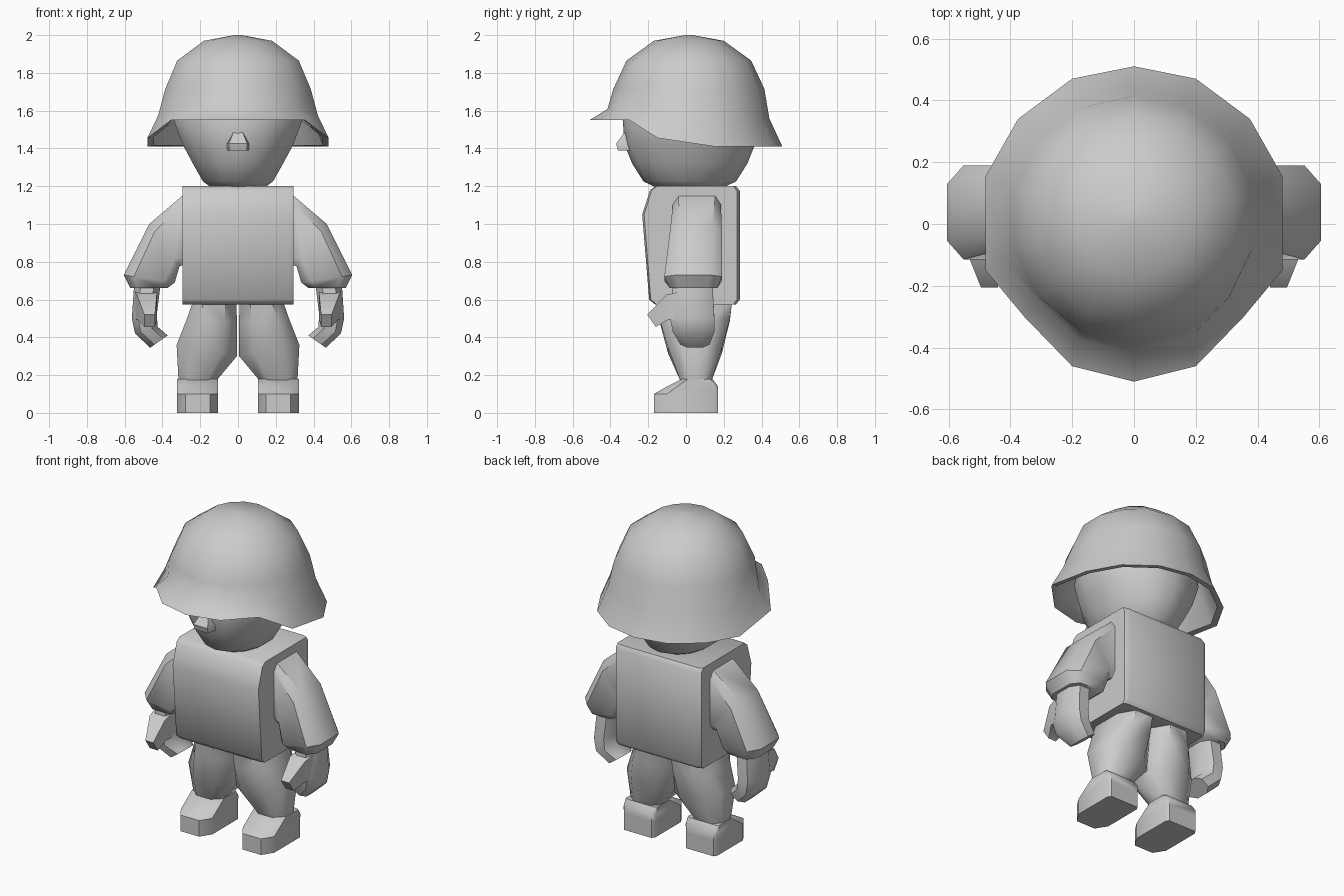
import bpy, bmesh, math
from mathutils import Vector

if "Cube" in bpy.data.objects:
    bpy.data.objects.remove(bpy.data.objects["Cube"])

grey = bpy.data.materials.new("plain grey")
grey.diffuse_color = (0.6, 0.6, 0.6, 1)
grey.use_nodes = True
grey.node_tree.nodes["Principled BSDF"].inputs["Base Color"].default_value = grey.diffuse_color


def finish(bm, name, angle=40, mirror=False):
    bmesh.ops.recalc_face_normals(bm, faces=bm.faces)
    me = bpy.data.meshes.new(name)
    bm.to_mesh(me)
    bm.free()
    me.materials.append(grey)
    ob = bpy.data.objects.new(name, me)
    bpy.context.collection.objects.link(ob)
    bpy.ops.object.select_all(action='DESELECT')
    ob.select_set(True)
    bpy.context.view_layer.objects.active = ob
    bpy.ops.object.shade_smooth_by_angle(angle=math.radians(angle))
    if mirror:
        m = ob.modifiers.new("other side", 'MIRROR')
        m.use_mirror_merge = False
    return ob


def loft(name, rings, angle=40, mirror=False):
    """Skin a list of equal-length rings and cap both ends."""
    bm = bmesh.new()
    vs = [[bm.verts.new(p) for p in r] for r in rings]
    n = len(vs[0])
    for a, b in zip(vs, vs[1:]):
        for i in range(n):
            j = (i + 1) % n
            bm.faces.new((a[i], a[j], b[j], b[i]))
    bm.faces.new(vs[0])
    bm.faces.new(vs[-1])
    return finish(bm, name, angle, mirror)


def limb(outer, inner, y0, y1, c=0.25, c_front=None):
    """Chamfered rectangle between two (x, z) points, from y0 to y1."""
    cf = c if c_front is None else c_front
    o, i = Vector((outer[0], 0, outer[1])), Vector((inner[0], 0, inner[1]))
    uv = [(0, cf), (cf, 0), (1 - cf, 0), (1, cf),
          (1, 1 - c), (1 - c, 1), (c, 1), (0, 1 - c)]
    return [o.lerp(i, u) + Vector((0, y0 + (y1 - y0) * v, 0)) for u, v in uv]


def ellipse(rx, ry, z, n=14, cy=0.02):
    return [(rx * math.sin(2 * math.pi * i / n),
             cy + ry * math.cos(2 * math.pi * i / n), z) for i in range(n)]


# helmet: round dome, flared brim raised at the front, hollow inside
half = [(0, .51, 1.41), (.2, .47, 1.41), (.375, .34, 1.41), (.48, .155, 1.41),
        (.48, -.15, 1.455), (.355, -.3, 1.55), (.2, -.46, 1.55), (0, -.51, 1.55)]
rim = half + [(-x, y, z) for x, y, z in half[-2:0:-1]]
flare = [(x * .88, .015 + (y - .015) * (.86 if y > 0 else .82), 1.56 + (z - 1.41) * .35)
         for x, y, z in rim]
lip = [(x * .93, y * .93, z + .005) for x, y, z in rim]
inside = [(x * .95, y * .95, z - .01) for x, y, z in flare]
loft("helmet", [ellipse(.02, .02, 2.0, cy=.015), ellipse(.185, .185, 1.97, cy=.015),
                ellipse(.33, .33, 1.865, cy=.015), ellipse(.395, .4, 1.715, cy=.015),
                flare, rim, lip, inside, ellipse(.36, .36, 1.72, cy=.015)], 50)

# head
loft("head", [ellipse(.14, .17, 1.19), ellipse(.19, .245, 1.225),
              ellipse(.245, .305, 1.32), ellipse(.3, .345, 1.42),
              ellipse(.35, .355, 1.55), ellipse(.32, .32, 1.7)], 50)

# nose
loft("nose", [[(-w, -.25, z), (w, -.25, z), (w * .7, y, z), (-w * .7, y, z)]
              for w, y, z in [(.065, -.36, 1.39), (.07, -.37, 1.425), (.035, -.325, 1.485)]])

# torso: side profile with a bulging chest
side = [(-.165, .575), (.265, .575), (.285, .6), (.285, 1.175), (.265, 1.2),
        (-.16, 1.2), (-.19, 1.18), (-.232, 1.05), (-.195, .6)]
loft("torso", [[(x, -.02 + (y + .02) * s, z) for y, z in side]
               for x, s in [(-.295, .95), (-.27, 1), (.27, 1), (.295, .95)]], 50)

# sleeves
loft("sleeve", [limb((.26, 1.165), (.26, .78), -.065, .185, .12),
                limb((.30, 1.145), (.30, .78), -.07, .185, .12),
                limb((.47, 1.0), (.31, .775), -.085, .19, .18),
                limb((.605, .73), (.335, .69), -.115, .19, .2),
                limb((.57, .66), (.375, .66), -.085, .165, .2)], 45, True)

# hands with curled fingers
loft("hand", [limb((.55, .68), (.41, .68), -.07, .14),
              limb((.562, .5), (.43, .52), -.085, .15),
              limb((.545, .42), (.425, .455), -.07, .15),
              limb((.465, .345), (.372, .41), -.03, .125)], 45, True)

# thumbs
loft("thumb", [[(.545, -.04, .64), (.43, -.04, .64), (.43, -.03, .49), (.545, -.03, .49)],
               [(.535, -.105, .625), (.43, -.105, .625), (.43, -.09, .495), (.535, -.09, .495)],
               [(.495, -.205, .52), (.44, -.205, .52), (.44, -.16, .455), (.495, -.16, .455)]],
     60, True)

# trouser legs
loft("trouser_leg", [limb((.235, .6), (.008, .6), -.15, .245),
                     limb((.27, .5), (.006, .48), -.14, .232),
                     limb((.325, .36), (.006, .3), -.095, .19),
                     limb((.315, .17), (.115, .17), -.03, .135)], 50, True)

# boots
loft("boot", [limb((.322, z), (.105, z), y0, y1, .06, .2)
              for z, y0, y1 in [(0, -.17, .17), (.1, -.17, .17),
                                (.14, -.1, .17), (.18, -.02, .14)]], 40, True)
